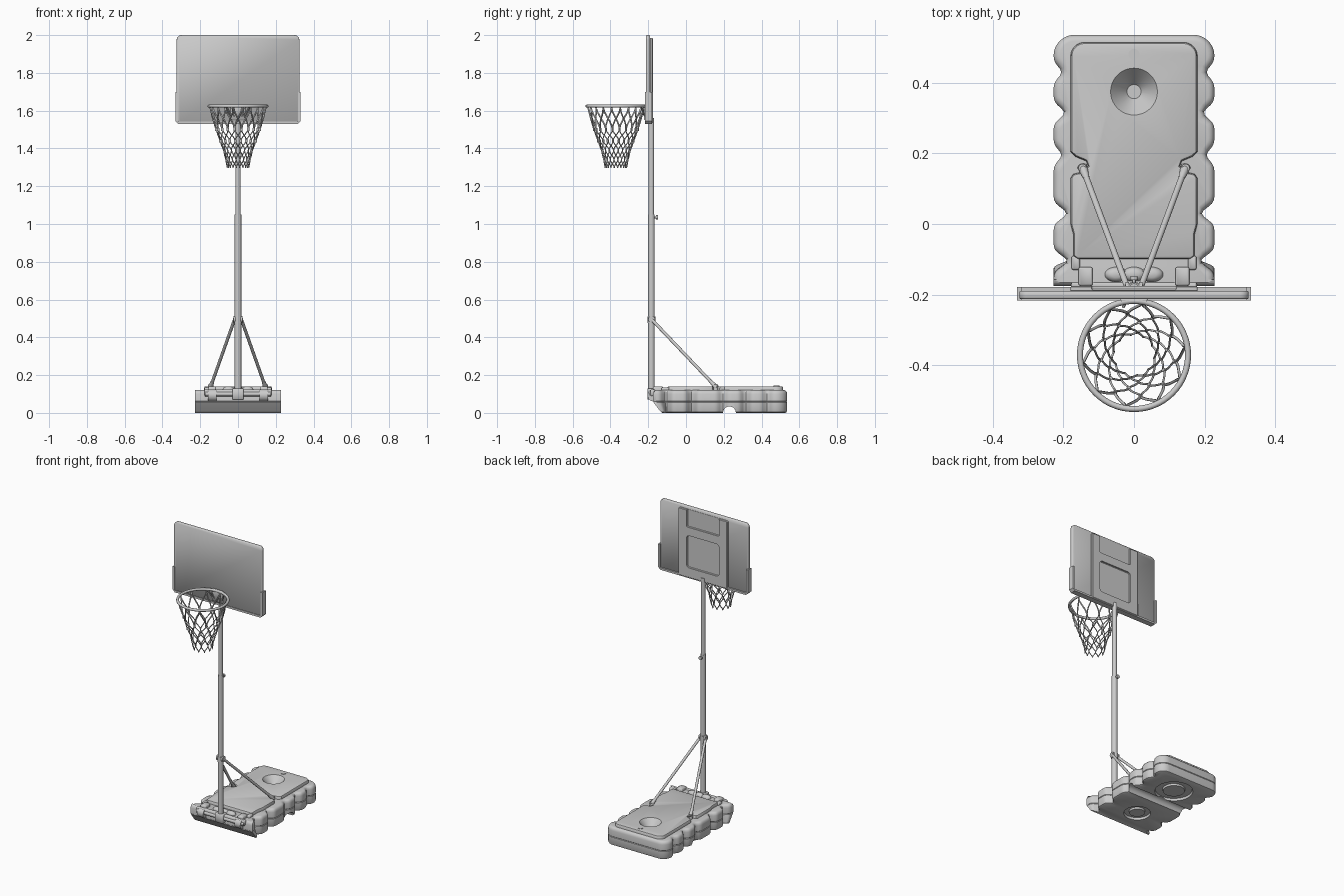
import bpy, bmesh, math
from mathutils import Vector

if "Cube" in bpy.data.objects:
    bpy.data.objects.remove(bpy.data.objects["Cube"])

def activate(o):
    bpy.ops.object.select_all(action='DESELECT')
    o.select_set(True)
    bpy.context.view_layer.objects.active = o

def smooth(o, ang=35):
    activate(o)
    bpy.ops.object.shade_smooth_by_angle(angle=math.radians(ang))
    return o

def loft(name, rings, ang=35):
    """Skin a stack of closed rings, capped at both ends."""
    n = len(rings[0])
    verts = [tuple(p) for r in rings for p in r]
    faces = [(k*n+i, k*n+(i+1) % n, (k+1)*n+(i+1) % n, (k+1)*n+i)
             for k in range(len(rings)-1) for i in range(n)]
    faces += [tuple(reversed(range(n))), tuple(range((len(rings)-1)*n, len(rings)*n))]
    me = bpy.data.meshes.new(name)
    me.from_pydata(verts, [], faces)
    bm = bmesh.new()
    bm.from_mesh(me)
    bmesh.ops.recalc_face_normals(bm, faces=bm.faces)
    bm.to_mesh(me)
    bm.free()
    o = bpy.data.objects.new(name, me)
    bpy.context.collection.objects.link(o)
    return smooth(o, ang)

def inset(pts, d):
    """Shift a counter-clockwise outline inwards by d."""
    out, n = [], len(pts)
    for i, p in enumerate(pts):
        a, b = Vector(pts[i-1]), Vector(pts[(i+1) % n])
        t = (b-a).normalized()
        out.append((p[0]-t.y*d, p[1]+t.x*d))
    return out

def rrect(x0, x1, y0, y1, r, seg=5):
    pts = []
    for cx, cy, a in ((x1-r, y0+r, -90), (x1-r, y1-r, 0), (x0+r, y1-r, 90), (x0+r, y0+r, 180)):
        for k in range(seg+1):
            t = math.radians(a+90*k/seg)
            pts.append((cx+r*math.cos(t), cy+r*math.sin(t)))
    return pts

def slab_y(name, pts, y0, y1, b=0.003):
    """Outline in x,z pushed along y with softened edges."""
    return loft(name, [[(x, y, z) for x, z in inset(pts, d)]
                       for y, d in ((y0, b), (y0+b, 0), (y1-b, 0), (y1, b))], 50)

def box(name, x0, x1, y0, y1, z0, z1, b=0.004):
    return loft(name, [[(x, y, z) for x, y in inset(rrect(x0, x1, y0, y1, b*1.5, 3), d)]
                       for z, d in ((z0, b), (z0+b, 0), (z1-b, 0), (z1, b))], 50)

def rod(name, a, b, r0, r1=None, n=20):
    a, b = Vector(a), Vector(b)
    q = (b-a).to_track_quat('Z', 'Y')
    ring = lambda c, r: [c+q @ Vector((r*math.cos(2*math.pi*i/n), r*math.sin(2*math.pi*i/n), 0)) for i in range(n)]
    return loft(name, [ring(a, r0), ring(b, r0 if r1 is None else r1)])

def tubes(name, paths, r, cyclic=False, res=2):
    cu = bpy.data.curves.new(name, 'CURVE')
    cu.dimensions, cu.bevel_depth, cu.bevel_resolution = '3D', r, res
    cu.use_fill_caps = True
    for pts in paths:
        s = cu.splines.new('POLY')
        s.points.add(len(pts)-1)
        for p, c in zip(s.points, pts):
            p.co = (*c, 1)
        s.use_cyclic_u = cyclic
    o = bpy.data.objects.new(name, cu)
    bpy.context.collection.objects.link(o)
    activate(o)
    bpy.ops.object.convert(target='MESH')
    return smooth(bpy.context.object, 60)

def cut(targets, cutter):
    for t in targets:
        m = t.modifiers.new('cut', 'BOOLEAN')
        m.object, m.operation, m.solver = cutter, 'DIFFERENCE', 'EXACT'
        activate(t)
        bpy.ops.object.modifier_move_to_index(modifier=m.name, index=0)
        bpy.ops.object.modifier_apply(modifier=m.name)
    bpy.data.objects.remove(cutter)
    for t in targets:
        smooth(t)

# Scalloped water-filled base
R, HX, Y0, Y1 = 0.06, 0.228, -0.175, 0.536
def side(y):
    return HX - sum(d*math.exp(-((y-c)/0.022)**2) for c, d in
                    ((.43, .022), (.315, .03), (.195, .022), (.03, .036), (-.105, .038)))
half = [(side(y), y) for y in (Y0+(Y1-R-Y0)*i/70 for i in range(71))]
half += [(HX-R+R*math.cos(t), Y1-R+R*math.sin(t)) for t in (math.pi/2*k/8 for k in range(1, 9))]
outline = half + [(-x, y) for x, y in reversed(half)]
def base_ring(z, d):
    k = 1 - 0.6*max(0, (0.06-z)/0.06)       # front underside slopes back
    return [(x, y if y > -.1 else -.1+(y+.1)*k, z) for x, y in inset(outline, d)]
base = loft('base_tank', [base_ring(z, d) for z, d in (
    (0, .012), (.004, .004), (.012, 0), (.056, 0), (.059, .003), (.062, 0),
    (.1, 0), (.111, .003), (.118, .009), (.121, .018))])

# Raised deck, pinched where the struts land
r = 0.04
deck_half = [(.16, -.1), (.172, -.09), (.172, -.03), (.18, .0), (.18, .13), (.172, .142), (.15, .147),
             (.13, .165), (.136, .178), (.165, .19), (.18, .205)]
deck_half += [(.18-r+r*math.cos(t), .515-r+r*math.sin(t)) for t in (math.pi/2*k/8 for k in range(9))]
deck_pts = deck_half + [(-x, y) for x, y in reversed(deck_half)]
deck = loft('base_deck', [[(x, y, z) for x, y in inset(deck_pts, d)]
                          for z, d in ((.115, 0), (.134, .001), (.139, .004), (.141, .009))])

# Funnel recess on top, ring recesses and groove below
cut([base, deck], rod('cutter', (0, .375, .085), (0, .375, .143), .02, .068, 40))
for y, rad in ((.375, .12), (.03, .085)):
    cut([base], rod('cutter', (0, y, -.02), (0, y, .015), rad, rad*.93, 40))
    rod('base_foot_disc', (0, y, .003), (0, y, .03), rad*.55, rad*.6, 40)
cut([base], rod('cutter', (-.3, .23, 0), (.3, .23, 0), .034, n=28))
rod('fill_cap', (0, .48, .138), (0, .48, .144), .016, n=24)
rod('funnel_plug', (0, .375, .084), (0, .375, .089), .016, n=24)

# Front of base: sill, domed lugs, axle and its clips
box('front_sill', -.178, .178, -.188, -.165, .09, .125)
for x in (-.05, 0, .05):
    loft('pole_socket_lug', [[(x+.034*s*math.cos(t), -.143+.022*s*math.sin(t), z)
                              for t in (2*math.pi*i/24 for i in range(24))]
                             for z, s in ((.11, 1), (.125, .95), (.134, .75), (.139, .4))], 60)
rod('axle', (-.175, -.184, .1), (.175, -.184, .1), .012)
for s in (-1, 1):
    x = .137*s
    rod('wheel', (x-.022, -.172, .093), (x+.022, -.172, .093), .032, n=32)
    box('wheel_clip', x-.02, x+.02, -.175, -.122, .1, .14)
    box('deck_corner', .165*s-.012, .165*s+.012, -.13, -.09, .11, .135)
box('pole_socket', -.03, .03, -.205, -.16, .07, .13)

# Telescoping pole
PY = -.183
rod('lower_pole', (0, PY, .08), (0, PY, 1.05), .0175, n=28)
rod('upper_pole', (0, PY, 1.04), (0, PY, 1.56), .0145, n=28)
rod('height_screw', (0, PY, 1.035), (0, -.155, 1.035), .005)
rod('height_knob', (0, -.158, 1.035), (0, -.148, 1.035), .012)

# Struts with flattened ends
rod('strut_bolt', (-.026, -.18, .493), (.026, -.18, .493), .009)
rod('strut_collar', (0, PY, .475), (0, PY, .51), .0205, n=28)
for s in (-1, 1):
    top, low = Vector((.018*s, -.182, .495)), Vector((.142*s, .15, .146))
    rod('strut', top, low, .0085)
    rod('strut_eye', (.014*s, -.182, .495), (.024*s, -.182, .495), .018)
    d = (low-top).normalized()
    rod('strut_foot', low-d*.03, low+d*.018, .009, .014)
    rod('strut_screw', (.146*s, .158, .12), (.146*s, .158, .15), .012)

# Backboard and lower edge trim
slab_y('backboard', rrect(-.325, .325, 1.535, 2.0, .025), -.212, -.19)
u = [(-.331, 1.545), (-.316, 1.53), (.316, 1.53), (.331, 1.545), (.331, 1.7), (.318, 1.7),
     (.318, 1.543), (-.318, 1.543), (-.318, 1.7), (-.331, 1.7)]
loft('backboard_trim', [[(x, y, z) for x, z in u] for y in (-.216, -.179)])

# Rear bracing panel: two ribs, cross band and recessed window
back = slab_y('rear_panel', rrect(-.18, .18, 1.535, 1.985, .006), -.192, -.176)
cut([back], slab_y('cutter', rrect(-.12, .12, 1.87, 2.05, .006), -.187, -.16))
cut([back], slab_y('cutter', rrect(-.12, .12, 1.6, 1.815, .02), -.187, -.16))

# Rim with mounting bracket
RC, RR, RZ = -.371, .153, 1.624
N = 10
def pt(a, rad, z):
    return (rad*math.cos(a), RC+rad*math.sin(a), z)
tubes('rim', [[pt(2*math.pi*i/64, RR, RZ) for i in range(64)]], .0085, True, 3)
slab_y('rim_plate', rrect(-.04, .04, 1.55, 1.632, .008), -.222, -.21)
tubes('rim_braces', [[(.06*s, -.235, 1.618), (.03*s, -.214, 1.56)] for s in (-1, 1)]
      + [[(.03*s, -.285+.05, 1.612), (.02*s, -.214, 1.555)] for s in (-1, 1)], .004)

# Net: diamond weave with knots
rows = [(.149, 1.616), (.117, 1.5), (.095, 1.44), (.077, 1.39), (.065, 1.34), (.057, 1.298)]
heavy, fine, knots = [], [], []
for k in range(len(rows)-1):
    (r0, z0), (r1, z1) = rows[k:k+2]
    for i in range(N):
        a0 = 2*math.pi*(i+(k % 2)/2+.25)/N
        for s in (-1, 1):
            a1 = a0+s*math.pi/N
            path = []
            for j in range(6):
                t = j/5
                e = t*t*(3-2*t)             # strands bow into each knot
                path.append(pt(a0+(a1-a0)*e, r0+(r1-r0)*t, z0+(z1-z0)*t))
            (heavy if k == 0 else fine).append(path)
        if k in (1, 2):
            knots.append([pt(a0, r0, z0+.008), pt(a0, r0, z0-.008)])
tubes('net_upper', heavy, .0042, res=1)
tubes('net_lower', fine, .003, res=1)
tubes('net_knots', knots, .0065, res=1)
